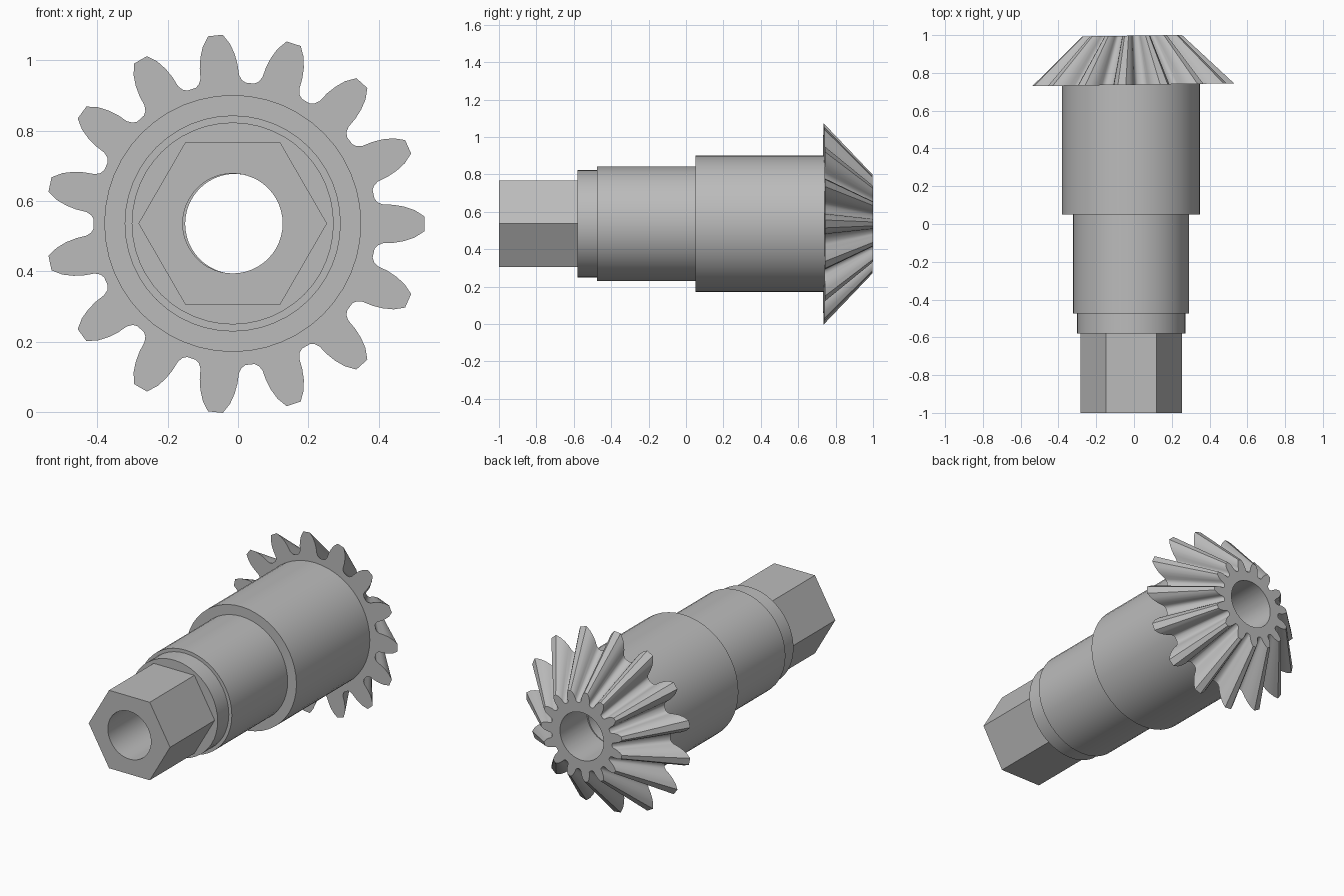
import bpy, bmesh
from math import sin, cos, pi, atan2, hypot, radians

cube = bpy.data.objects.get("Cube")
if cube:
    bpy.data.objects.remove(cube, do_unlink=True)

SIDES = 48
BORE = 0.142
AXIS_X, AXIS_Z = -0.015, 0.536

steel = bpy.data.materials.new("steel_grey")
steel.use_nodes = True
grey = (0.5, 0.5, 0.5, 1)
steel.diffuse_color = grey
steel.node_tree.nodes["Principled BSDF"].inputs["Base Color"].default_value = grey


def ring(radius, angles):
    """Points (x, z) of a circle at the given angles."""
    return [(radius * cos(a), radius * sin(a)) for a in angles]


def closed_loft(name, sections, location, turn=0.0):
    """Skin a list of (y, points) rings into a closed tube along y."""
    bm = bmesh.new()
    loops = [[bm.verts.new((x, y, z)) for x, z in pts] for y, pts in sections]
    count = len(loops[0])
    for k, a in enumerate(loops):
        b = loops[(k + 1) % len(loops)]
        for i in range(count):
            j = (i + 1) % count
            bm.faces.new((a[i], a[j], b[j], b[i]))
    bmesh.ops.recalc_face_normals(bm, faces=bm.faces)
    mesh = bpy.data.meshes.new(name)
    bm.to_mesh(mesh)
    bm.free()
    mesh.materials.append(steel)
    obj = bpy.data.objects.new(name, mesh)
    bpy.context.collection.objects.link(obj)
    obj.location = location
    obj.rotation_euler.z = turn
    bpy.ops.object.select_all(action='DESELECT')
    obj.select_set(True)
    bpy.context.view_layer.objects.active = obj
    bpy.ops.object.shade_smooth_by_angle(angle=radians(30))
    return obj


round_angles = [2 * pi * i / SIDES for i in range(SIDES)]

# Stepped shaft: collar, journal and wide body with a through bore
steps = [(-0.58, BORE), (-0.58, 0.287), (-0.475, 0.287), (-0.475, 0.307),
         (0.05, 0.307), (0.05, 0.365), (0.74, 0.365), (0.74, BORE)]
closed_loft("stepped_shaft", [(y, ring(r, round_angles)) for y, r in steps],
            (AXIS_X, 0, AXIS_Z))

# Hexagonal drive end, corners pointing sideways
apothem = 0.232
hexagon = []
for a in round_angles:
    r = apothem / cos(a % (pi / 3) - pi / 6)
    hexagon.append((r * cos(a), r * sin(a)))
bore = ring(BORE, round_angles)
closed_loft("hex_drive", [(-1, bore), (-1, hexagon), (-0.58, hexagon), (-0.58, bore)],
            (AXIS_X, 0, AXIS_Z))

# Bevel gear: half-tooth outline (distance out, half width) from tip to root
TEETH = 15
half_tooth = [(0.538, 0.021), (0.51, 0.039), (0.48, 0.049), (0.45, 0.054),
              (0.42, 0.055), (0.405, 0.061), (0.396, 0.071)]
tooth = [(x, -w) for x, w in reversed(half_tooth)] + half_tooth
polar = [(hypot(x, w), atan2(w, x)) for x, w in tooth]
polar.append((0.402, pi / TEETH))
outline = [(r, a + 2 * pi * t / TEETH) for t in range(TEETH) for r, a in polar]


def gear_section(scale):
    return [(scale * r * cos(a), scale * r * sin(a)) for r, a in outline]


gear_bore = ring(BORE, [a for r, a in outline])
closed_loft("bevel_gear", [(0, gear_bore), (0, gear_section(1)),
                           (0.26, gear_section(0.493)), (0.26, gear_bore)],
            (-0.008, 0.737, 0.535), 0.014)
